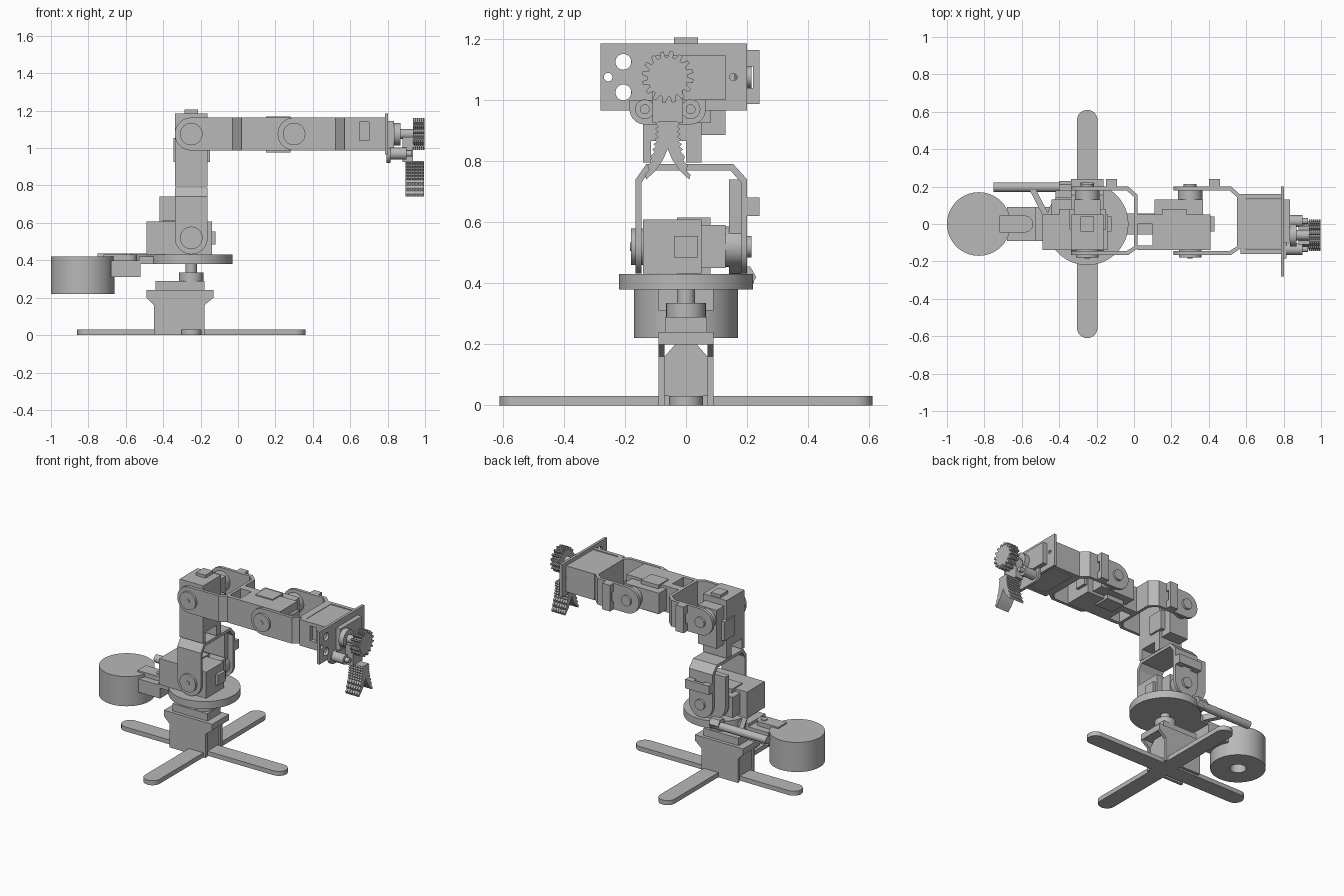
import bpy, bmesh
from math import sin, cos, pi, radians
from mathutils import Matrix, Vector

cube = bpy.data.objects.get("Cube")
if cube:
    bpy.data.objects.remove(cube)

grey = bpy.data.materials.new("plain_grey")
grey.use_nodes = True
grey.diffuse_color = (0.48, 0.48, 0.48, 1)
grey.node_tree.nodes["Principled BSDF"].inputs["Base Color"].default_value = grey.diffuse_color
parts = []
WORLD = Matrix.Identity(4)


# Extrude a closed 2D outline along an axis from lo to hi
def prism(name, axis, pts, lo, hi, M=WORLD):
    place = {"x": lambda a, b, h: (h, a, b),
             "y": lambda a, b, h: (a, h, b),
             "z": lambda a, b, h: (a, b, h)}[axis]
    bm = bmesh.new()
    face = bm.faces.new([bm.verts.new(place(a, b, lo)) for a, b in pts])
    ext = bmesh.ops.extrude_face_region(bm, geom=[face])["geom"]
    shift = Vector(place(0, 0, hi - lo))
    bmesh.ops.translate(bm, vec=shift, verts=[g for g in ext if isinstance(g, bmesh.types.BMVert)])
    bmesh.ops.recalc_face_normals(bm, faces=bm.faces)
    bm.transform(M)
    me = bpy.data.meshes.new(name)
    bm.to_mesh(me)
    bm.free()
    me.materials.append(grey)
    ob = bpy.data.objects.new(name, me)
    bpy.context.collection.objects.link(ob)
    parts.append(ob)
    return ob


def box(name, x, y, z, M=WORLD):
    return prism(name, "z", [(x[0], y[0]), (x[1], y[0]), (x[1], y[1]), (x[0], y[1])], z[0], z[1], M)


def arc(c, r, a0, a1, n):
    return [(c[0] + r * cos(radians(a0 + (a1 - a0) * i / n)),
             c[1] + r * sin(radians(a0 + (a1 - a0) * i / n))) for i in range(n + 1)]


def cyl(name, axis, c, r, lo, hi, M=WORLD, n=32):
    return prism(name, axis, arc(c, r, 0, 360, n)[:-1], lo, hi, M)


def cut(ob, cutter):
    mod = ob.modifiers.new("cut", "BOOLEAN")
    mod.operation, mod.solver, mod.object = "DIFFERENCE", "EXACT", cutter
    bpy.context.view_layer.objects.active = ob
    bpy.ops.object.modifier_apply(modifier=mod.name)
    parts.remove(cutter)
    bpy.data.objects.remove(cutter)


# Servo in its holder; the local x axis runs along the link, y is the hinge
def servo(name, M, back, legs=True):
    box(name + "_holder", (back, 0.11), (-0.14, 0.05), (-0.088, 0.088), M)
    box(name + "_motor", (-0.19, 0.07), (0.05, 0.13), (-0.07, 0.07), M)
    box(name + "_gear_case", (0.11, 0.13), (-0.04, 0.04), (-0.035, 0.035), M)
    box(name + "_motor_tab", (-0.15, -0.02), (-0.03, 0.08), (-0.1, 0.095), M)
    cyl(name + "_horn", "y", (0, 0), 0.066, 0.13, 0.2, M)
    cyl(name + "_horn_cap", "y", (0, 0), 0.035, 0.2, 0.215, M)
    cyl(name + "_pivot", "y", (0, 0), 0.06, -0.18, -0.14, M)
    cyl(name + "_pivot_screw", "y", (0, 0), 0.014, -0.184, -0.18, M, 12)
    if legs:
        for y0, y1 in ((-0.14, -0.115), (0, 0.05)):
            box(name + "_leg", (-0.28, back), (y0, y1), (-0.088, 0.088), M)


# U-shaped bracket with round hinge ears and a slotted tab
def bracket(name, M):
    outer = [(0, -0.165), (0.22, -0.165), (0.27, -0.13), (0.27, 0.155), (0.22, 0.2), (0, 0.2)]
    inner = [(0, 0.18), (0.21, 0.18), (0.25, 0.145), (0.25, -0.12), (0.21, -0.145), (0, -0.145)]
    prism(name + "_bracket", "z", outer + inner, -0.088, 0.088, M)
    half = arc((0, 0), 0.088, 90, 270, 18)
    for lo, hi in ((-0.165, -0.145), (0.18, 0.2)):
        prism(name + "_ear", "y", half, lo, hi, M)
    box(name + "_tab", (0.1, 0.16), (0.22, 0.24), (-0.088, 0.088), M)
    for lo, hi in ((-0.088, -0.035), (0.035, 0.088)):
        box(name + "_tab_foot", (0.1, 0.16), (0.2, 0.22), (lo, hi), M)


CX = -0.25

# Cross-shaped foot with round ends
along_x = arc((CX + 0.555, 0), 0.055, -90, 90, 12) + arc((CX - 0.555, 0), 0.055, 90, 270, 12)
along_y = arc((CX, 0.555), 0.055, 0, 180, 12) + arc((CX, -0.555), 0.055, 180, 360, 12)
prism("foot_bar_long", "z", along_x, 0, 0.03)
prism("foot_bar_cross", "z", along_y, 0, 0.031)

# Base pillar: side cheeks, core and flared top
cheek = [(-0.45, 0), (-0.18, 0), (-0.18, 0.16), (-0.13, 0.2), (-0.49, 0.2), (-0.45, 0.16)]
for lo, hi in ((-0.09, -0.07), (0.07, 0.09)):
    prism("base_cheek", "y", cheek, lo, hi)
core = [(-0.07, 0.03), (0.07, 0.03), (0.07, 0.16), (0.035, 0.2), (-0.035, 0.2), (-0.07, 0.16)]
prism("base_core", "x", core, -0.44, -0.19)
box("base_flange", (-0.49, -0.13), (-0.09, 0.09), (0.2, 0.24))
box("base_motor", (-0.44, -0.18), (-0.068, 0.068), (0.24, 0.29))
cyl("base_motor_boss", "z", (CX, 0), 0.065, 0.29, 0.335)
cyl("base_shaft", "z", (CX, 0), 0.03, 0.335, 0.38)
cyl("turntable", "z", (CX, 0), 0.22, 0.38, 0.43, n=64)

# Counterweight with its mount
weight = cyl("counterweight", "z", (-0.83, 0), 0.17, 0.22, 0.42, n=64)
cut(weight, cyl("weight_hole", "z", (-0.83, 0), 0.05, 0.1, 0.34))
box("weight_mount", (-0.68, -0.52), (-0.09, 0.09), (0.31, 0.4))
box("weight_mount_tongue", (-0.53, -0.4), (-0.09, 0.09), (0.38, 0.42))
prism("weight_tab", "z", arc((-0.585, 0), 0.045, -90, 90, 12) + [(-0.72, 0.045), (-0.72, -0.045)], 0.4, 0.43)
cyl("weight_bolt", "z", (-0.585, 0), 0.02, 0.43, 0.436, n=16)

# Handle rod and its brace
cyl("handle_rod", "x", (0.197, 0.41), 0.026, -0.75, -0.37)
cyl("handle_socket", "x", (0.19, 0.42), 0.04, -0.4, -0.33, n=6)
prism("handle_brace", "z", [(-0.56, 0.185), (-0.53, 0.195), (-0.45, 0.04), (-0.48, 0.03)], 0.39, 0.43)

# Joints: shoulder (lying servo, upright link), elbow, wrist
shoulder = Matrix.Translation((CX, 0, 0.52))
upright = Matrix.Rotation(-pi / 2, 4, "Y")
elbow = Matrix.Translation((CX, 0, 1.075))
wrist = Matrix.Translation((0.3, 0, 1.075))
servo("shoulder", shoulder, -0.24, False)
bracket("shoulder", shoulder @ upright)
servo("elbow", elbow @ upright, -0.21)
bracket("elbow", elbow)
servo("wrist", wrist, -0.2)
bracket("wrist", wrist)
paddle = arc((-0.31, 0.54), 0.11, 180, 360, 16) + [(-0.2, 0.74), (-0.42, 0.74)]
prism("shoulder_paddle", "y", paddle, 0.14, 0.18)

# Gripper servo housing
box("gripper_motor", (0.6, 0.79), (-0.13, 0.13), (0.99, 1.16))
box("gripper_back_plate", (0.57, 0.6), (-0.14, 0.14), (0.987, 1.163))
side = box("gripper_side_right", (0.57, 0.785), (-0.16, -0.135), (0.987, 1.163))
cut(side, box("window", (0.65, 0.7), (-0.2, -0.1), (1.04, 1.14)))
box("gripper_side_left", (0.57, 0.785), (0.135, 0.16), (0.987, 1.163))

# Front plate with holes
plate = box("gripper_plate", (0.785, 0.803), (-0.28, 0.2), (0.965, 1.185))
for y, z, r in ((-0.205, 1.125, 0.026), (-0.205, 1.025, 0.026), (-0.255, 1.075, 0.014), (0.155, 1.075, 0.012)):
    cut(plate, cyl("plate_hole", "x", (y, z), r, 0.7, 0.9, n=20))
GY = -0.06
lower = arc((GY - 0.075, 0.97), 0.05, 180, 270, 8) + arc((GY + 0.075, 0.97), 0.05, 270, 360, 8)
prism("pivot_plate", "x", lower + [(GY + 0.125, 1.0), (GY - 0.125, 1.0)], 0.795, 0.815)
box("gripper_motor_face", (0.803, 0.835), (-0.1, 0.13), (1.0, 1.145))
cyl("gripper_motor_boss", "x", (GY, 1.075), 0.06, 0.835, 0.87)
cyl("gripper_shaft", "x", (GY, 1.075), 0.027, 0.87, 0.935)
for s in (-1, 1):
    cyl("finger_post", "x", (GY + s * 0.075, 0.97), 0.032, 0.81, 0.9)
    cyl("finger_post_pin", "x", (GY + s * 0.075, 0.97), 0.016, 0.9, 0.93, n=16)
box("finger_link", (0.88, 0.935), (GY - 0.05, GY + 0.05), (0.925, 1.06))


# Drive gear, cut in thin slices
def gear_outline(teeth, r0, r1):
    step = 2 * pi / teeth
    return [(GY + r * cos((t + f) * step), 1.075 + r * sin((t + f) * step))
            for t in range(teeth)
            for f, r in ((0, r0), (0.3, r0), (0.42, r1), (0.78, r1))]


# Finger outline with a toothed outer edge, mirrored by side
def finger_outline(s, grow):
    path = [(0.03, 0.93), (0.032, 0.88), (0.042, 0.83), (0.07, 0.74)]
    edge = []
    for (a, z), (b, w) in zip(path, path[1:]):
        for i in range(6):
            t = i / 6
            edge.append((a + (b - a) * t + (grow if i % 2 else 0), z + (w - z) * t))
    inside = [(0.07, 0.74), (0.04, 0.768), (0.015, 0.805), (0, 0.84), (0, 0.93)]
    return [(GY + s * d, z) for d, z in edge + inside]


SLICES = 6
for i in range(SLICES):
    g = 0.935 + i * 0.065 / SLICES
    prism("drive_gear", "x", gear_outline(16, 0.066, 0.085), g, g + 0.008)
    f = 0.895 + i * 0.105 / SLICES
    for s in (-1, 1):
        prism("finger", "x", finger_outline(s, 0.01), f, f + 0.0125)
cyl("gear_core", "x", (GY, 1.075), 0.064, 0.935, 0.998)
for s in (-1, 1):
    prism("finger_core", "x", finger_outline(s, 0), 0.897, 0.99)

# Smooth round surfaces while keeping crisp edges
bpy.ops.object.select_all(action="DESELECT")
for ob in parts:
    ob.select_set(True)
bpy.context.view_layer.objects.active = parts[0]
bpy.ops.object.shade_smooth_by_angle(angle=radians(30))
